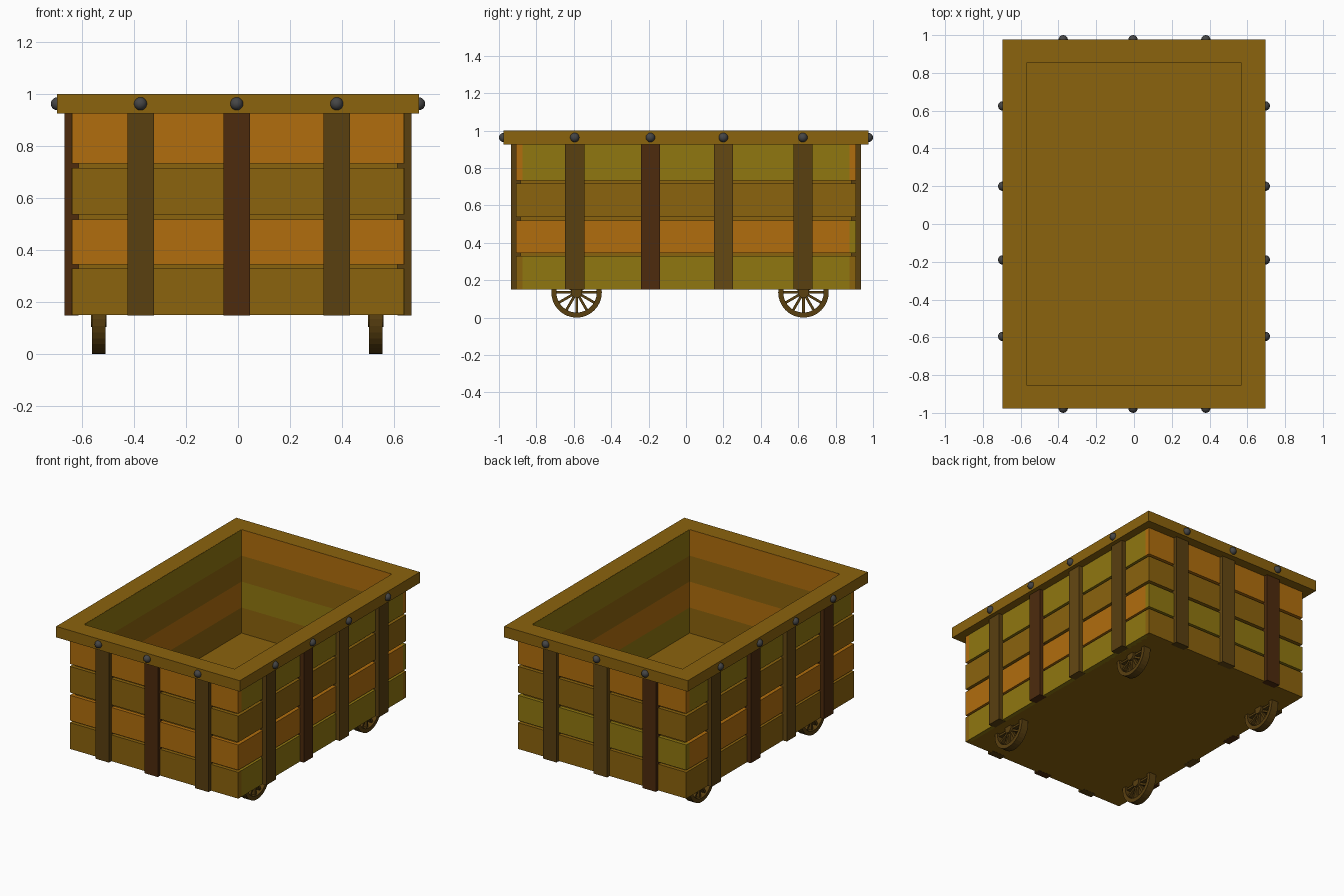
import bpy, bmesh, math
from mathutils import Matrix, Vector

if "Cube" in bpy.data.objects:
    bpy.data.objects.remove(bpy.data.objects["Cube"])


def mat(name, r, g, b):
    m = bpy.data.materials.new(name)
    m.diffuse_color = (r, g, b, 1)
    m.use_nodes = True
    m.node_tree.nodes["Principled BSDF"].inputs["Base Color"].default_value = m.diffuse_color
    return m


BROWN = mat("brown_wood", .26, .125, .004)
ORANGE = mat("orange_wood", .44, .155, .004)
OLIVE = mat("olive_wood", .28, .185, .005)
MID = mat("post_wood", .10, .05, .005)
LIGHT = mat("light_post_wood", .13, .065, .006)
DARK = mat("dark_post_wood", .075, .024, .004)
IRON = mat("dark_iron", .06, .06, .06)


def finish(name, bm, m):
    bmesh.ops.recalc_face_normals(bm, faces=bm.faces)
    me = bpy.data.meshes.new(name)
    bm.to_mesh(me)
    bm.free()
    me.materials.append(m)
    ob = bpy.data.objects.new(name, me)
    bpy.context.collection.objects.link(ob)
    return ob


def add_box(bm, lo, hi, rot=Matrix()):
    lo, hi = Vector(lo), Vector(hi)
    bmesh.ops.create_cube(bm, size=1, matrix=rot @ Matrix.Translation((lo + hi) / 2)
                          @ Matrix.Diagonal((*(hi - lo), 1)))


def box(name, lo, hi, m):
    bm = bmesh.new()
    add_box(bm, lo, hi)
    return finish(name, bm, m)


def frame(name, outer, inner, z0, z1, m):
    """Rectangular ring: outer and inner are (half x, half y)."""
    bm = bmesh.new()
    rings = []
    for (x, y), z in ((outer, z0), (outer, z1), (inner, z1), (inner, z0)):
        rings.append([bm.verts.new((sx * x, sy * y, z))
                      for sx, sy in ((-1, -1), (1, -1), (1, 1), (-1, 1))])
    for k in range(4):
        a, b = rings[k], rings[(k + 1) % 4]
        for i in range(4):
            j = (i + 1) % 4
            bm.faces.new((a[i], a[j], b[j], b[i]))
    return finish(name, bm, m)


IX, IY = .57, .852          # inner opening
CX, CY = .613, .885         # recessed core seen in the grooves
PX, PY = .64, .91           # plank faces
BASE, RIM_Z = .15, .925

# floor slab, core walls and top rim
box("floor", (-CX, -CY, BASE), (CX, CY, .29), BROWN)
frame("wall_core", (CX, CY), (IX + .015, IY + .015), BASE + .01, RIM_Z + .01, BROWN)
frame("top_rim", (.697, .976), (IX + .001, IY + .001), RIM_Z, 1, BROWN)

# planks from top to bottom, outside boards plus the inner lining
rows = [(.733, RIM_Z), (.537, .716), (.345, .518), (BASE, .33)]
sides = {
    "front": (ORANGE, BROWN, ORANGE, BROWN),
    "right": (OLIVE, BROWN, ORANGE, OLIVE),
    "back": (ORANGE, BROWN, OLIVE, BROWN),
    "left": (OLIVE, BROWN, ORANGE, BROWN),
}
for side, cols in sides.items():
    s = 1 if side in ("right", "back") else -1
    for i, (m, (z0, z1)) in enumerate(zip(cols, rows)):
        t = .999 - .178 * i
        if side in ("front", "back"):
            o = sorted((s * (CY - .01), s * PY))
            n = sorted((s * IY, s * (IY + .02)))
            box(f"{side}_plank", (-PX + .001, o[0], z0), (PX - .001, o[1], z1), m)
            box(f"{side}_lining", (-IX, n[0], t - .178), (IX, n[1], t), m)
        else:
            o = sorted((s * (CX - .01), s * PX))
            n = sorted((s * IX, s * (IX + .02)))
            box(f"{side}_plank", (o[0], -CY + .01, z0), (o[1], CY - .01, z1), m)
            box(f"{side}_lining", (n[0], -IY, t - .178), (n[1], IY, t), m)


def bolt(x, y):
    bm = bmesh.new()
    bmesh.ops.create_uvsphere(bm, u_segments=16, v_segments=10, radius=.025,
                              matrix=Matrix.Translation((x, y, .963)))
    for f in bm.faces:
        f.smooth = True
    finish("bolt", bm, IRON)


# upright posts with a bolt above each one
end_x, side_y = (-.375, -.005, .38), (-.595, -.19, .2, .625)
for s, name, cols in ((-1, "front_post", (MID, DARK, MID)),
                      (1, "back_post", (DARK, LIGHT, MID))):
    for x, m in zip(end_x, cols):
        y = sorted((s * CY, s * .935))
        box(name, (x - .051, y[0], BASE - .001), (x + .051, y[1], RIM_Z), m)
        bolt(x, s * .975)
for s, name, cols in ((-1, "left_post", (DARK, LIGHT, DARK, MID)),
                      (1, "right_post", (MID, DARK, LIGHT, MID))):
    for y, m in zip(side_y, cols):
        x = sorted((s * CX, s * .668))
        box(name, (x[0], y - .051, BASE - .001), (x[1], y + .051, RIM_Z), m)
        bolt(s * .695, y)


def wheel(x, y):
    bm = bmesh.new()
    n, w = 32, .026
    prof = ((.135, -w), (.135, w), (.108, w), (.108, -w))
    rings = [[bm.verts.new((px, r * math.cos(a), r * math.sin(a))) for r, px in prof]
             for a in (2 * math.pi * i / n for i in range(n))]
    for i in range(n):
        a, b = rings[i], rings[(i + 1) % n]
        for k in range(4):
            bm.faces.new((a[k], a[(k + 1) % 4], b[(k + 1) % 4], b[k]))
    # hub and spokes
    bmesh.ops.create_cone(bm, cap_ends=True, segments=16, radius1=.03, radius2=.03,
                          depth=.06, matrix=Matrix.Rotation(math.pi / 2, 4, 'Y'))
    for i in range(12):
        add_box(bm, (-.014, -.007, .02), (.014, .007, .112),
                Matrix.Rotation(math.pi * i / 6, 4, 'X'))
    ob = finish("wheel", bm, MID)
    ob.location = (x, y, .135)


for x in (-.535, .53):
    for y in (-.585, .628):
        wheel(x, y)
